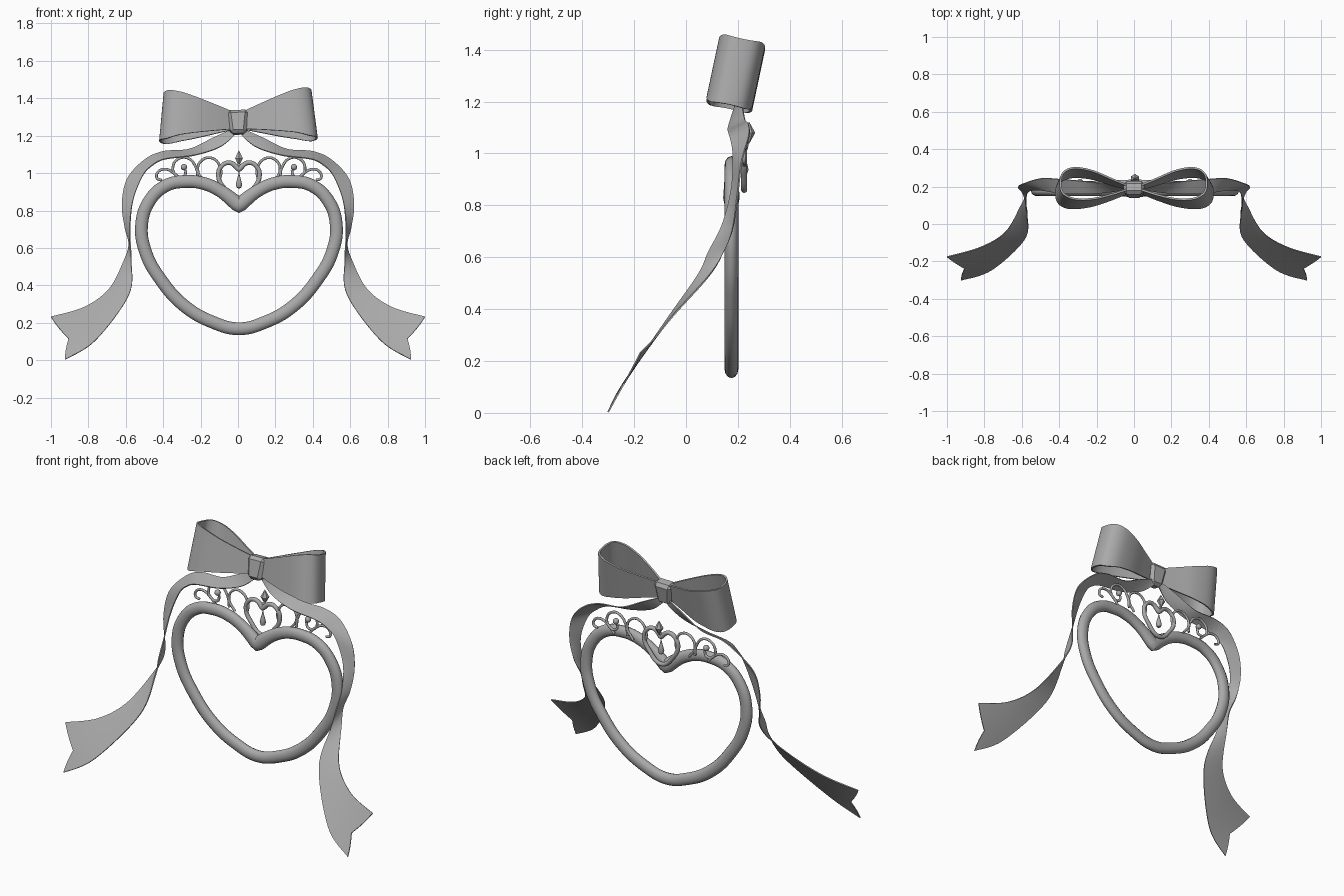
import bpy, bmesh
from math import radians
from mathutils import Vector, Matrix

cube = bpy.data.objects.get("Cube")
if cube:
    bpy.data.objects.remove(cube, do_unlink=True)

grey = bpy.data.materials.new("soft_grey")
grey.use_nodes = True
grey.diffuse_color = (0.4, 0.4, 0.4, 1)
grey.node_tree.nodes["Principled BSDF"].inputs["Base Color"].default_value = (0.4, 0.4, 0.4, 1)

CENTRE_X = .005     # the frame and tiara sit slightly off centre
TIARA_Y = .224


def finish(obj, angle=40):
    """Turn into a plain smooth-shaded mesh."""
    bpy.ops.object.select_all(action='DESELECT')
    obj.select_set(True)
    bpy.context.view_layer.objects.active = obj
    bpy.ops.object.convert(target='MESH')
    obj = bpy.context.view_layer.objects.active
    obj.data.materials.clear()
    obj.data.materials.append(grey)
    bpy.ops.object.shade_smooth_by_angle(angle=radians(angle))
    return obj


def mesh_object(name, bm, thickness=0, angle=40):
    bmesh.ops.recalc_face_normals(bm, faces=bm.faces)
    mesh = bpy.data.meshes.new(name)
    bm.to_mesh(mesh)
    bm.free()
    obj = bpy.data.objects.new(name, mesh)
    bpy.context.collection.objects.link(obj)
    if thickness:
        mod = obj.modifiers.new("thickness", 'SOLIDIFY')
        mod.thickness = thickness
        mod.offset = 0
    return finish(obj, angle)


def spline(points, u):
    """Point on a smooth curve through the given points, u in 0..1."""
    p = [Vector(q) for q in points]
    n = len(p) - 1
    i = min(int(u * n), n - 1)
    t = u * n - i
    a, b, c, d = p[max(i - 1, 0)], p[i], p[i + 1], p[min(i + 2, n)]
    return 0.5 * (2 * b + (c - a) * t + (2 * a - 5 * b + 4 * c - d) * t ** 2
                  + (3 * b - a - 3 * c + d) * t ** 3)


def grid(rows, cols, point):
    """Sheet of quads from a function of two parameters."""
    bm = bmesh.new()
    v = [[bm.verts.new(point(i / rows, j / cols)) for j in range(cols + 1)]
         for i in range(rows + 1)]
    for i in range(rows):
        for j in range(cols):
            bm.faces.new((v[i][j], v[i + 1][j], v[i + 1][j + 1], v[i][j + 1]))
    return bm


def tube(name, points, radius, y, closed=False, corners=(), depth=1.0):
    """Round tube along a path in the x-z plane."""
    cu = bpy.data.curves.new(name, 'CURVE')
    cu.dimensions = '3D'
    cu.bevel_depth = radius
    cu.bevel_resolution = 4
    cu.resolution_u = 10
    cu.use_fill_caps = True
    sp = cu.splines.new('BEZIER')
    sp.bezier_points.add(len(points) - 1)
    sp.use_cyclic_u = closed
    for i, (bp, (x, z)) in enumerate(zip(sp.bezier_points, points)):
        bp.co = (x, 0, z)
        kind = 'VECTOR' if i in corners else 'AUTO'
        bp.handle_left_type = bp.handle_right_type = kind
        bp.radius = 1.2 if i in corners else 1
    obj = bpy.data.objects.new(name, cu)
    obj.location = (CENTRE_X, y, 0)
    obj.scale.y = depth
    bpy.context.collection.objects.link(obj)
    return finish(obj)


def heart(name, half, radius, y, depth=1.0):
    """Closed heart from its left half, listed from cleft to tip."""
    points = half + [(-x, z) for x, z in half[-2:0:-1]]
    return tube(name, points, radius, y, True, (0,), depth)


def bead(name, loc, radius):
    bm = bmesh.new()
    bmesh.ops.create_uvsphere(bm, u_segments=16, v_segments=10, radius=radius)
    bmesh.ops.translate(bm, vec=loc, verts=bm.verts)
    return mesh_object(name, bm)


# Large heart frame
heart("heart_frame", [(0, .828), (-.1, .905), (-.19, .945), (-.29, .955), (-.39, .933),
                      (-.476, .855), (-.52, .727), (-.499, .578), (-.42, .433),
                      (-.29, .289), (-.14, .203), (0, .168)], .034, .175, .78)

# Tiara: small heart, hanging drop and gem
heart("tiara_heart", [(0, 1.02), (-.05, 1.056), (-.095, 1.035), (-.11, .985),
                      (-.08, .922), (0, .86)], .012, TIARA_Y)

bm = bmesh.new()
profile = [(0, 1.02), (.004, .99), (.012, .96), (.017, .938), (.012, .922), (0, .916)]
edge = [bm.verts.new((r, 0, z)) for r, z in profile]
edges = [bm.edges.new(pair) for pair in zip(edge, edge[1:])]
bmesh.ops.spin(bm, geom=edge + edges, axis=(0, 0, 1), cent=(0, 0, 0),
               angle=radians(360), steps=12)
bmesh.ops.remove_doubles(bm, verts=bm.verts, dist=.0005)
bmesh.ops.translate(bm, vec=(CENTRE_X, TIARA_Y, 0), verts=bm.verts)
mesh_object("tiara_drop", bm)

bm = bmesh.new()
for z, flip in ((1.101, 1), (1.058, -1)):
    cone = bmesh.ops.create_cone(bm, segments=6, radius1=.024, radius2=0, depth=.043)
    bmesh.ops.scale(bm, vec=(1, 1, flip), verts=cone["verts"])
    bmesh.ops.translate(bm, vec=(CENTRE_X, .243, z), verts=cone["verts"])
mesh_object("tiara_gem", bm, angle=10)
bead("tiara_gem_setting", (CENTRE_X, .232, 1.042), .01)

scrolls = {
    "inner": [(.107, .952), (.097, 1.02), (.144, 1.08), (.203, 1.064), (.219, 1.01), (.182, .952)],
    "middle": [(.219, .968), (.23, 1.03), (.273, 1.08), (.326, 1.075), (.353, 1.032),
               (.337, .989), (.294, .984), (.283, 1.016)],
    "outer": [(.305, .957), (.348, 1.0), (.396, 1.021), (.433, 1.005), (.438, .973), (.412, .962)],
}

# Trailing ribbon, described by its outer and inner edges
outer = [(.02, .2, 1.24), (.13, .215, 1.19), (.26, .228, 1.128), (.4, .24, 1.115),
         (.5, .243, 1.07), (.593, .215, .968), (.62, .198, .834), (.604, .18, .71),
         (.583, .145, .62), (.61, .09, .53), (.69, -.045, .38), (.823, -.125, .283),
         (1, -.175, .232)]
inner = [(.02, .195, 1.2), (.1, .175, 1.138), (.235, .162, 1.095), (.39, .165, 1.075),
         (.46, .175, 1.04), (.51, .182, .985), (.56, .175, .86), (.577, .14, .727),
         (.576, .085, .62), (.571, .045, .53), (.583, -.08, .35), (.76, -.245, .108),
         (.925, -.3, .003)]


def ribbon_point(u, v):
    u -= .03 * min(v / .6, (1 - v) / .4) * u ** 8     # swallow-tail notch
    return spline(outer, u).lerp(spline(inner, u), v)


# Bow loop seen from above, and the lean of the whole bow
loop = [(.02, -.005, 0), (.12, -.045, 0), (.23, -.078, 0), (.33, -.084, 0), (.39, -.055, 0),
        (.405, 0, 0), (.39, .055, 0), (.33, .084, 0), (.23, .075, 0), (.12, .038, 0), (.02, .005, 0)]
lean = (Matrix.Translation((0, .192, 1.307)) @ Matrix.Rotation(radians(-1.1), 4, 'Y')
        @ Matrix.Rotation(radians(-12), 4, 'X'))


def loop_point(u, v):
    p = spline(loop, u)
    half_height = .04 + .25 * p.x - .012 * max(0, (p.x - .36) / .045) ** 2
    p.z = (2 * v - 1) * half_height - .03 * (1 - min(p.x / .3, 1))
    p.x += .014 * (1 - 2 * v) * p.x / .4
    return p


for side, s in (("left", 1), ("right", -1)):
    for part, path in scrolls.items():
        tube(f"{side}_{part}_scroll", [(s * x, z) for x, z in path], .0072, TIARA_Y)
    bead(f"{side}_scroll_bead", (CENTRE_X + s * .294, TIARA_Y, 1.032), .017)

    bm = grid(96, 10, ribbon_point)
    bmesh.ops.scale(bm, vec=(s, 1, 1), verts=bm.verts)
    mesh_object(f"{side}_ribbon", bm, .006)

    bm = grid(60, 8, loop_point)
    bmesh.ops.scale(bm, vec=(s, 1, 1), verts=bm.verts)
    bmesh.ops.transform(bm, matrix=lean, verts=bm.verts)
    mesh_object(f"{side}_bow_loop", bm, .01)

# Knot: tapered chamfered block
bm = bmesh.new()
bmesh.ops.create_cube(bm, size=1)
for v in bm.verts:
    v.co.x *= .114 if v.co.z > 0 else .084
    v.co.y *= .074
    v.co.z = v.co.z * .128 - .036
bmesh.ops.bevel(bm, geom=bm.edges[:], offset=.017, segments=1, affect='EDGES')
bmesh.ops.transform(bm, matrix=lean, verts=bm.verts)
mesh_object("bow_knot", bm, angle=25)
